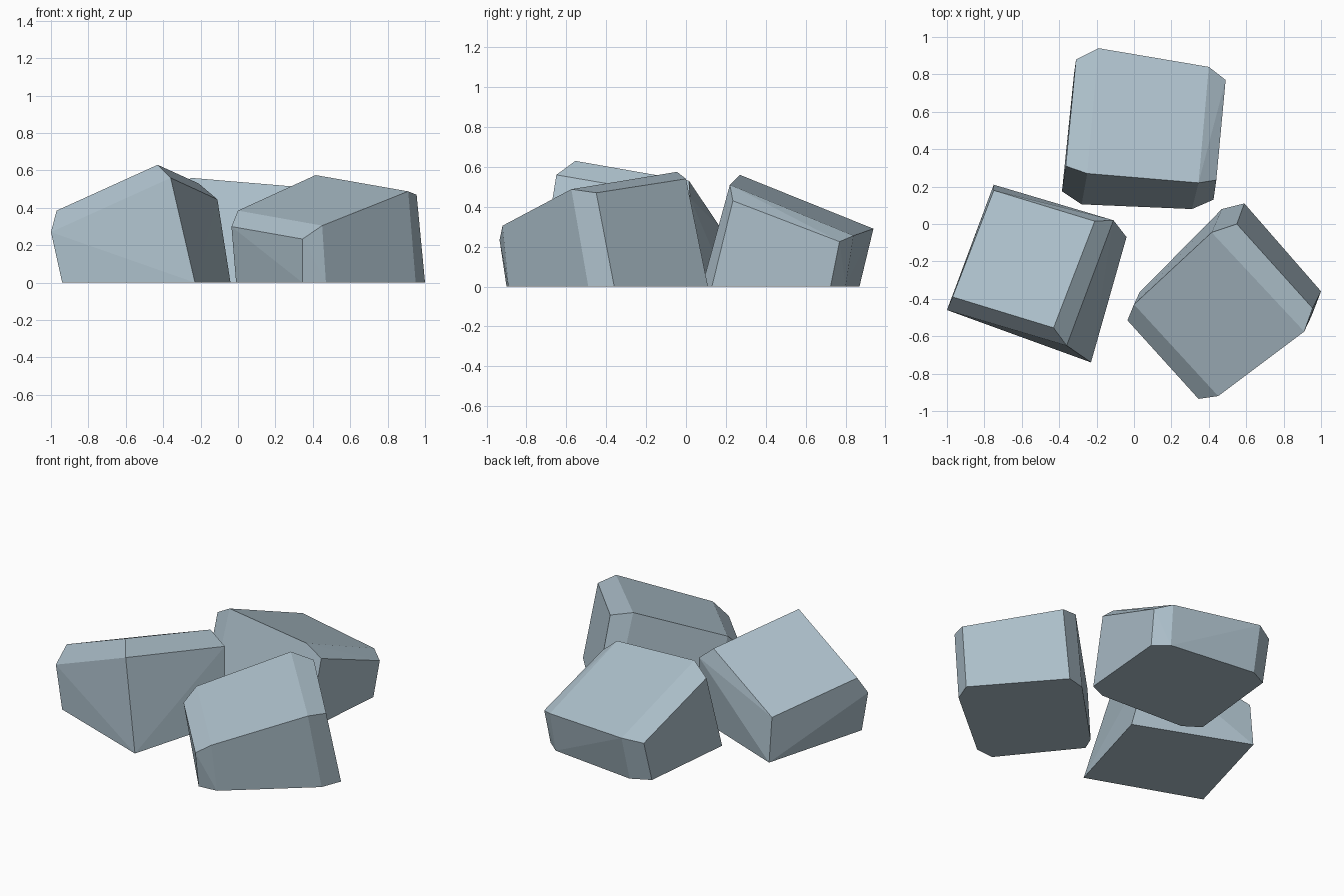
import bpy, bmesh, math

if "Cube" in bpy.data.objects:
    bpy.data.objects.remove(bpy.data.objects["Cube"])

stone = bpy.data.materials.new("blue grey stone")
stone.diffuse_color = (0.42, 0.53, 0.60, 1)
stone.use_nodes = True
stone.node_tree.nodes["Principled BSDF"].inputs["Base Color"].default_value = stone.diffuse_color


def rock(name, corners):
    """Chiselled boulder: convex hull of its corner points, flat faces merged."""
    bm = bmesh.new()
    for p in corners:
        bm.verts.new(p)
    res = bmesh.ops.convex_hull(bm, input=bm.verts[:])
    loose = [v for v in bm.verts if not v.link_faces]
    bmesh.ops.delete(bm, geom=loose, context='VERTS')
    bmesh.ops.dissolve_limit(bm, angle_limit=math.radians(4),
                             verts=bm.verts[:], edges=bm.edges[:])
    bmesh.ops.recalc_face_normals(bm, faces=bm.faces[:])
    me = bpy.data.meshes.new(name)
    bm.to_mesh(me)
    bm.free()
    me.materials.append(stone)
    ob = bpy.data.objects.new(name, me)
    bpy.context.collection.objects.link(ob)
    return ob


# back boulder, sloping down to the rear
rock("back_rock", [
    (-.25, .27, .56), (.345, .22, .51), (.40, .84, .255), (-.19, .94, .29),
    (-.365, .31, .49), (-.31, .88, .265), (.44, .235, .43), (.49, .77, .225),
    (.31, .08, 0), (-.28, .105, 0), (.425, .13, 0), (-.385, .175, 0),
    (.475, .725, 0), (.385, .80, 0), (-.20, .87, 0), (-.32, .81, 0)])

# left boulder, tallest at its front right corner
rock("left_rock", [
    (-.43, -.555, .63), (-.97, -.39, .385), (-.75, .18, .285), (-.21, .015, .53),
    (-.36, -.65, .56), (-.11, .02, .445), (-1.0, -.46, .27),
    (-.75, .21, 0), (-.04, -.07, 0), (-.23, -.74, 0), (-.94, -.48, 0)])

# right boulder, sloping down to the front
rock("right_rock", [
    (.415, -.045, .575), (.91, -.575, .488), (.45, -.92, .305), (0, -.43, .385),
    (.55, 0, .54), (.955, -.45, .47), (-.035, -.515, .30), (.345, -.935, .233),
    (.345, -.90, 0), (.47, -.89, 0), (.95, -.49, 0), (1.0, -.36, 0),
    (.59, .11, 0), (.47, .08, 0), (.03, -.365, 0), (-.01, -.46, 0)])
